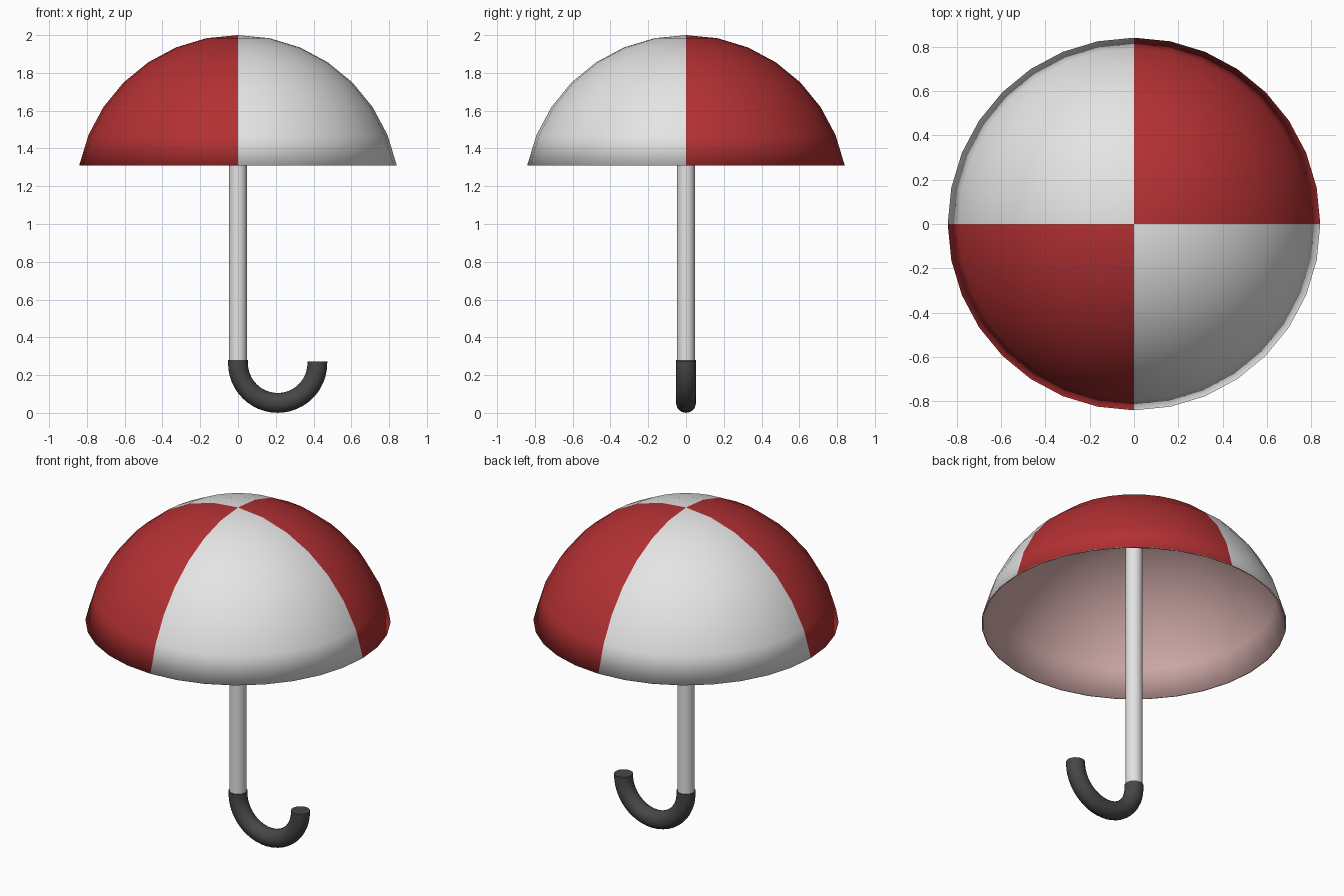
import bpy, bmesh, math
from mathutils import Vector

if "Cube" in bpy.data.objects:
    bpy.data.objects.remove(bpy.data.objects["Cube"])


def material(name, r, g, b):
    m = bpy.data.materials.new(name)
    m.diffuse_color = (r, g, b, 1)
    m.use_nodes = True
    m.node_tree.nodes["Principled BSDF"].inputs["Base Color"].default_value = m.diffuse_color
    return m


RED = material("red_fabric", 0.45, 0.03, 0.033)
WHITE = material("white_fabric", 0.78, 0.78, 0.78)
PINK = material("pink_lining", 0.67, 0.43, 0.42)
SHAFT = material("light_shaft", 0.76, 0.76, 0.76)
DARK = material("dark_grip", 0.062, 0.062, 0.062)


def finish(bm, name, mats):
    bmesh.ops.recalc_face_normals(bm, faces=bm.faces[:])
    me = bpy.data.meshes.new(name)
    bm.to_mesh(me)
    bm.free()
    for m in mats:
        me.materials.append(m)
    ob = bpy.data.objects.new(name, me)
    bpy.context.collection.objects.link(ob)
    return ob


def bridge(bm, a, b):
    n = len(a)
    return [bm.faces.new((a[i], a[(i + 1) % n], b[(i + 1) % n], b[i])) for i in range(n)]


# Canopy: thin dome cut from a 32 x 16 sphere, red and white quarters, pink lining
SEG, R, CZ, T = 32, 0.857, 1.143, 0.008
bm = bmesh.new()
rims = []
for layer, rad in enumerate((R, R - T)):
    top = bm.verts.new((0, 0, CZ + rad))
    prev = None
    for k in range(1, 8):
        p = k * math.pi / 16
        ring = [bm.verts.new((rad * math.sin(p) * math.cos(2 * math.pi * i / SEG),
                              rad * math.sin(p) * math.sin(2 * math.pi * i / SEG),
                              CZ + rad * math.cos(p))) for i in range(SEG)]
        if prev:
            faces = bridge(bm, prev, ring)
        else:
            faces = [bm.faces.new((top, ring[i], ring[(i + 1) % SEG])) for i in range(SEG)]
        for f in faces:
            c = f.calc_center_median()
            f.material_index = 2 if layer else (0 if c.x * c.y > 0 else 1)
        prev = ring
    rims.append(prev)
for f in bridge(bm, *rims):
    f.material_index = 2
for f in bm.faces:
    f.smooth = True
finish(bm, "canopy", [RED, WHITE, PINK])


def tube(name, path, radius, mat, sides=24):
    """Round tube along (x, z, angle) stations lying in the y = 0 plane."""
    bm = bmesh.new()
    rings = []
    for x, z, a in path:
        out = Vector((math.cos(a), 0, math.sin(a)))
        rings.append([bm.verts.new(Vector((x, 0, z))
                                   + out * radius * math.cos(2 * math.pi * i / sides)
                                   + Vector((0, radius * math.sin(2 * math.pi * i / sides), 0)))
                      for i in range(sides)])
    for a, b in zip(rings, rings[1:]):
        for f in bridge(bm, a, b):
            f.smooth = True
    for r in (rings[0], rings[-1]):
        bm.faces.new(r)
    for e in bm.edges:
        if any(len(f.verts) > 4 for f in e.link_faces):
            e.smooth = False
    return finish(bm, name, [mat])


# Shaft
tube("shaft", [(0, 0.25, 0), (0, 1.98, 0)], 0.048, SHAFT)

# Hooked handle: short straight collar, then a half circle
HR, HX, HZ = 0.21, 0.21, 0.263
path = [(0, 0.28, math.pi)]
for i in range(25):
    a = math.pi + math.pi * i / 24
    path.append((HX + HR * math.cos(a), HZ + HR * math.sin(a), a))
path.append((HX + HR, 0.272, 2 * math.pi))
tube("handle", path, 0.0525, DARK)
